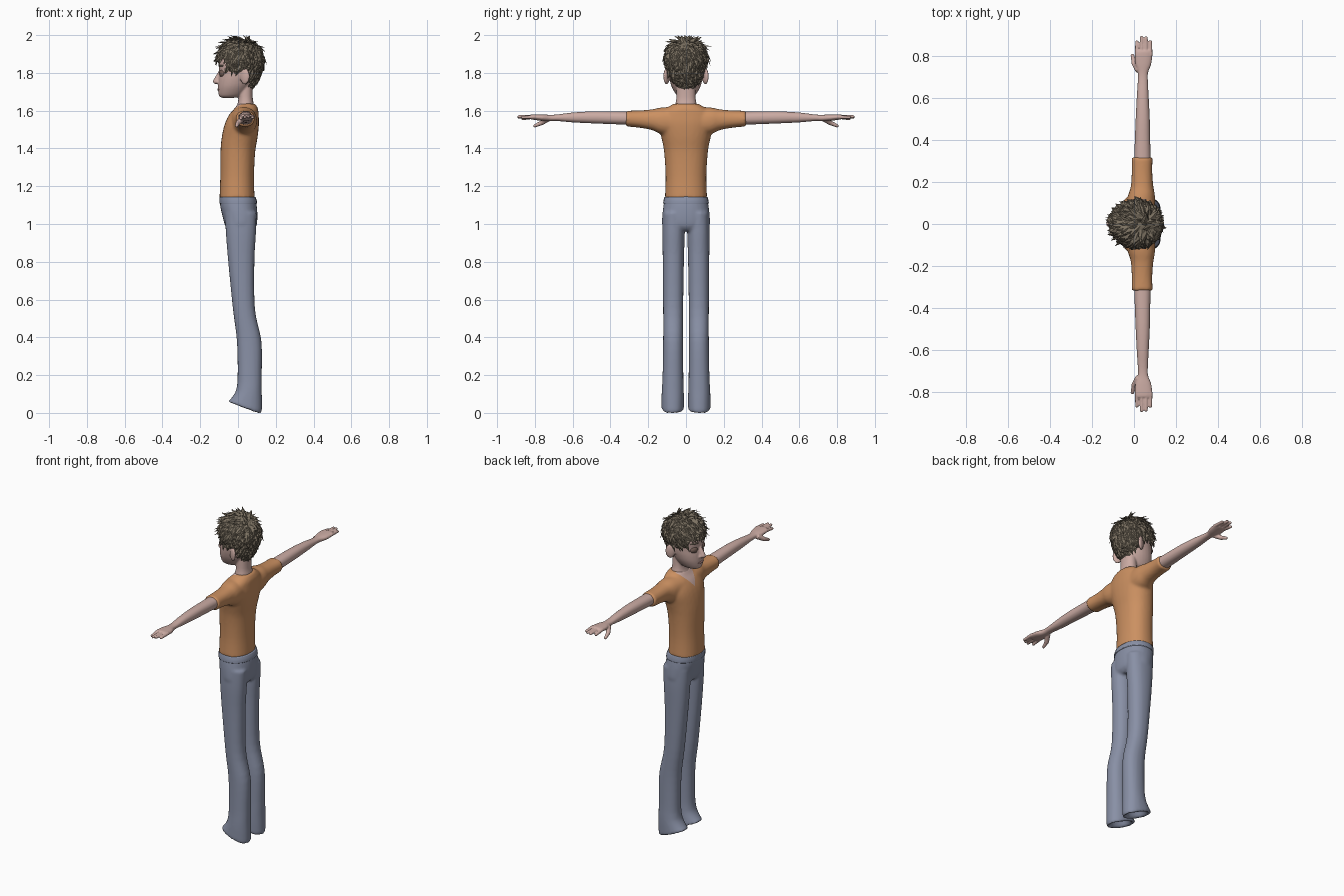
import bpy, bmesh, math, random
from mathutils import Matrix, Vector

random.seed(4)
cube = bpy.data.objects.get("Cube")
if cube:
    bpy.data.objects.remove(cube)


def material(name, rgb):
    m = bpy.data.materials.new(name)
    m.use_nodes = True
    m.diffuse_color = (*rgb, 1)
    m.node_tree.nodes["Principled BSDF"].inputs["Base Color"].default_value = (*rgb, 1)
    return m


SKIN = material("skin", (0.60, 0.41, 0.37))
SHIRT = material("orange cloth", (0.60, 0.28, 0.12))
PANTS = material("blue grey cloth", (0.25, 0.28, 0.38))
HAIR = material("brown hair", (0.20, 0.165, 0.12))
LID = material("eyelid shade", (0.17, 0.11, 0.09))
LIP = material("lip", (0.42, 0.23, 0.21))


def loft(bm, rings, axis="z", n=28, power=0.9, steps=4):
    """Closed skin over rings (position, a0, a1, b0, b1), eased between rings."""
    fine = []
    for i in range(len(rings) - 1):
        p = [rings[max(0, min(len(rings) - 1, i + k))] for k in (-1, 0, 1, 2)]
        for s in range(steps):
            t = s / steps
            fine.append([0.5 * (2 * b + (c - a) * t + (2 * a - 5 * b + 4 * c - d) * t ** 2
                                + (3 * b - a - 3 * c + d) * t ** 3) for a, b, c, d in zip(*p)])
    fine.append(rings[-1])
    loops = []
    for pos, a0, a1, b0, b1 in fine:
        loop = []
        for j in range(n):
            c, s = math.cos(math.tau * j / n), math.sin(math.tau * j / n)
            a = (a0 + a1) / 2 + (a1 - a0) / 2 * math.copysign(abs(c) ** power, c)
            b = (b0 + b1) / 2 + (b1 - b0) / 2 * math.copysign(abs(s) ** power, s)
            loop.append(bm.verts.new((a, b, pos) if axis == "z" else (a, pos, b)))
        loops.append(loop)
    for u, v in zip(loops, loops[1:]):
        for j in range(n):
            bm.faces.new((u[j], u[j - 1], v[j - 1], v[j]))
    bm.faces.new(loops[0])
    bm.faces.new(loops[-1][::-1])
    return [v for loop in loops for v in loop]


def ball(bm, centre, radii, turn=0.0):
    m = Matrix.Translation(centre) @ Matrix.Rotation(turn, 4, "Z") @ Matrix.Diagonal((*radii, 1))
    bmesh.ops.create_uvsphere(bm, u_segments=24, v_segments=16, radius=1, matrix=m)


def bone(bm, start, end, r0, r1):
    a, b = Vector(start), Vector(end)
    m = Matrix.Translation((a + b) / 2) @ (b - a).to_track_quat("Z", "Y").to_matrix().to_4x4()
    bmesh.ops.create_cone(bm, cap_ends=True, segments=12, radius1=r0, radius2=r1,
                          depth=(b - a).length, matrix=m)
    ball(bm, b, (r1, r1, r1))


def finish(name, bm, mats, smooth=True):
    bmesh.ops.recalc_face_normals(bm, faces=bm.faces)
    mesh = bpy.data.meshes.new(name)
    bm.to_mesh(mesh)
    bm.free()
    for m in mats:
        mesh.materials.append(m)
    for p in mesh.polygons:
        p.use_smooth = smooth
    obj = bpy.data.objects.new(name, mesh)
    bpy.context.scene.collection.objects.link(obj)
    return obj


def fuse(name, bm, mats, voxel, rounds):
    """Melt overlapping volumes into one smooth skin."""
    obj = finish(name, bm, mats)
    r = obj.modifiers.new("melt", "REMESH")
    r.mode, r.voxel_size, r.use_smooth_shade = "VOXEL", voxel, True
    s = obj.modifiers.new("soften", "SMOOTH")
    s.factor, s.iterations = 0.5, rounds
    return obj


# Shirt: torso and two short sleeves
bm = bmesh.new()
loft(bm, [(z, a, b, -w, w) for z, a, b, w in (
    (1.135, -.098, .088, .112), (1.25, -.094, .085, .108), (1.38, -.093, .091, .116),
    (1.46, -.086, .104, .131), (1.53, -.070, .111, .150), (1.58, -.046, .109, .140),
    (1.61, -.020, .106, .108), (1.637, .0, .092, .066))])
for s in (1, -1):
    loft(bm, [(s * y, a, b, c, d) for y, a, b, c, d in (
        (.05, -.05, .10, 1.46, 1.62), (.13, -.03, .10, 1.475, 1.617), (.18, -.015, .092, 1.497, 1.607),
        (.25, -.011, .087, 1.51, 1.601), (.318, -.012, .089, 1.516, 1.60))], "y")
shirt = fuse("shirt", bm, [SHIRT, SKIN], 0.008, 6)
# V neckline, cut cleanly into the melted shirt
bpy.context.view_layer.update()
mesh = bpy.data.meshes.new_from_object(shirt.evaluated_get(bpy.context.evaluated_depsgraph_get()))
shirt.modifiers.clear()
shirt.data = mesh
bm = bmesh.new()
bm.from_mesh(mesh)
for s in (1, -1):
    bmesh.ops.bisect_plane(bm, geom=bm.verts[:] + bm.edges[:] + bm.faces[:],
                           plane_co=(0, 0, 1.55), plane_no=(0, s * 1.3, 1))
for f in bm.faces:
    c = f.calc_center_median()
    f.smooth = True
    f.material_index = int(c.x < 0.03 and c.z > 1.55 + 1.3 * abs(c.y))
bm.to_mesh(mesh)
bm.free()

# Trousers: hips and two legs with tilted, hollow hems
bm = bmesh.new()
loft(bm, [(z, a, b, -w, w) for z, a, b, w in (
    (1.147, -.094, .088, .110), (1.10, -.095, .099, .119), (1.04, -.082, .103, .126),
    (.99, -.068, .098, .125), (.965, -.05, .08, .10))])
for s in (1, -1):
    leg = loft(bm, [(z, a, b, s * c - w, s * c + w) for z, a, b, c, w in (
        (1.06, -.07, .098, .066, .056), (.95, -.064, .095, .066, .059), (.80, -.052, .087, .067, .056),
        (.55, -.027, .090, .068, .053), (.38, -.006, .124, .068, .053), (.20, -.002, .126, .069, .055),
        (.12, -.010, .126, .070, .058), (.05, -.034, .127, .070, .060), (.003, -.052, .125, .070, .059),
        (.006, -.034, .108, .070, .043), (.06, .0, .09, .070, .036))])
    for v in leg:
        if v.co.z < 0.12:
            v.co.z = max(0, v.co.z) + (1 - max(0, v.co.z) / 0.12) * max(0, 0.1 - v.co.x) * 0.38
fuse("trousers", bm, [PANTS], 0.008, 4)
bm = bmesh.new()
loft(bm, [(z, a, b, -w, w) for z, a, b, w in (
    (1.108, -.098, .101, .121), (1.125, -.099, .099, .119), (1.142, -.098, .093, .115))])
finish("waistband", bm, [PANTS])

# Arms with hands
for s, side in ((1, "left"), (-1, "right")):
    bm = bmesh.new()
    loft(bm, [(s * y, a, b, c, d) for y, a, b, c, d in (
        (.28, .0, .080, 1.525, 1.594), (.40, .004, .077, 1.529, 1.596), (.50, .008, .075, 1.533, 1.596),
        (.60, .013, .070, 1.538, 1.590), (.68, .018, .066, 1.545, 1.580), (.72, .018, .067, 1.545, 1.578),
        (.76, .006, .082, 1.546, 1.580), (.81, .004, .087, 1.552, 1.581), (.825, .01, .083, 1.556, 1.578))], "y")
    for x, tip, z in ((.014, .864, 1.558), (.036, .886, 1.566), (.057, .884, 1.568), (.078, .866, 1.564)):
        bone(bm, (x, s * .80, 1.567), (x, s * tip, z), .0105, .0085)
    bone(bm, (.022, s * .73, 1.558), (.0, s * .765, 1.535), .016, .013)
    bone(bm, (.0, s * .765, 1.535), (-.007, s * .80, 1.520), .012, .009)
    fuse(side + "_arm", bm, [SKIN], 0.004, 3)

# Head, neck, nose and ears
bm = bmesh.new()
loft(bm, [(z, a, b, -w, w) for z, a, b, w in (
    (1.668, -.085, -.02, .025), (1.68, -.101, .025, .048), (1.72, -.106, .058, .073),
    (1.76, -.104, .080, .086), (1.80, -.099, .095, .092), (1.85, -.103, .105, .094),
    (1.90, -.092, .10, .088), (1.94, -.06, .085, .07), (1.965, -.02, .05, .035))], power=0.95)
loft(bm, [(z, a, b, -w, w) for z, a, b, w in (
    (1.58, -.03, .088, .062), (1.63, -.005, .084, .057), (1.67, .002, .078, .051), (1.75, .0, .078, .05))])
bone(bm, (-.094, 0, 1.805), (-.118, 0, 1.755), .010, .015)
for s in (1, -1):
    ball(bm, (-.106, s * .013, 1.751), (.010, .009, .008))
    ball(bm, (.036, s * .103, 1.782), (.028, .012, .043), s * .5)
fuse("head", bm, [SKIN], 0.005, 4)

# Face details
for s, side in ((1, "left"), (-1, "right")):
    bm = bmesh.new()
    ball(bm, (-.084, s * .042, 1.797), (.014, .024, .019), s * -.45)
    finish(side + "_eyelid", bm, [LID])
    bm = bmesh.new()
    ball(bm, (-.089, s * .043, 1.838), (.010, .026, .005), s * -.45)
    finish(side + "_eyebrow", bm, [HAIR])
bm = bmesh.new()
ball(bm, (-.103, 0, 1.712), (.007, .026, .006))
finish("mouth", bm, [LIP])


# Hair: a cap trimmed at the hairline, covered in pointed locks
def hairline(x):
    if x < -.05:
        return 1.888
    return 1.842 if x < .04 else max(1.735, 1.842 - (x - .04) * 2.5)


def scalp(d):
    return Vector((.012 + .114 * d.x, .103 * d.y, 1.87 + (.107 if d.z > 0 else .18) * d.z))


bm = bmesh.new()
bmesh.ops.create_uvsphere(bm, u_segments=40, v_segments=32, radius=1)
for v in bm.verts:
    v.co = scalp(v.co)
low = [f for f in bm.faces if f.calc_center_median().z < hairline(f.calc_center_median().x)]
bmesh.ops.delete(bm, geom=low, context="FACES")
finish("hair_cap", bm, [HAIR])

bm = bmesh.new()
crown = Vector((.06, 0, 1.97))
count = 620
for i in range(count):
    h = 1 - 1.8 * (i + .5) / count
    r, turn = math.sqrt(1 - h * h), i * 2.39996
    d = Vector((r * math.cos(turn), r * math.sin(turn), h))
    p = scalp(d)
    if p.z < hairline(p.x):
        continue
    flow = p - crown + Vector([random.uniform(-.03, .03) for _ in range(3)])
    t = (flow - flow.project(d)).normalized()
    side = d.cross(t)
    front = p.x < -.05
    length = random.uniform(.05, .085) * (.75 if front else 1)
    lift = random.uniform(-.022, .010) + (.018 if front or d.z > .8 else 0)
    width = random.uniform(.009, .014)
    rows = []
    for q, w in ((p - d * .004, .6), (p + t * length * .5 + d * .007, 1)):
        rows.append([bm.verts.new(q + o) for o in (side * width * w, d * .005, side * -width * w, d * -.005)])
    end = p + t * length + d * lift
    end.z = min(end.z, 2.0)
    tip = bm.verts.new(end)
    for j in range(4):
        bm.faces.new((rows[0][j - 1], rows[0][j], rows[1][j], rows[1][j - 1]))
        bm.faces.new((rows[1][j - 1], rows[1][j], tip))
finish("hair_locks", bm, [HAIR], smooth=False)
